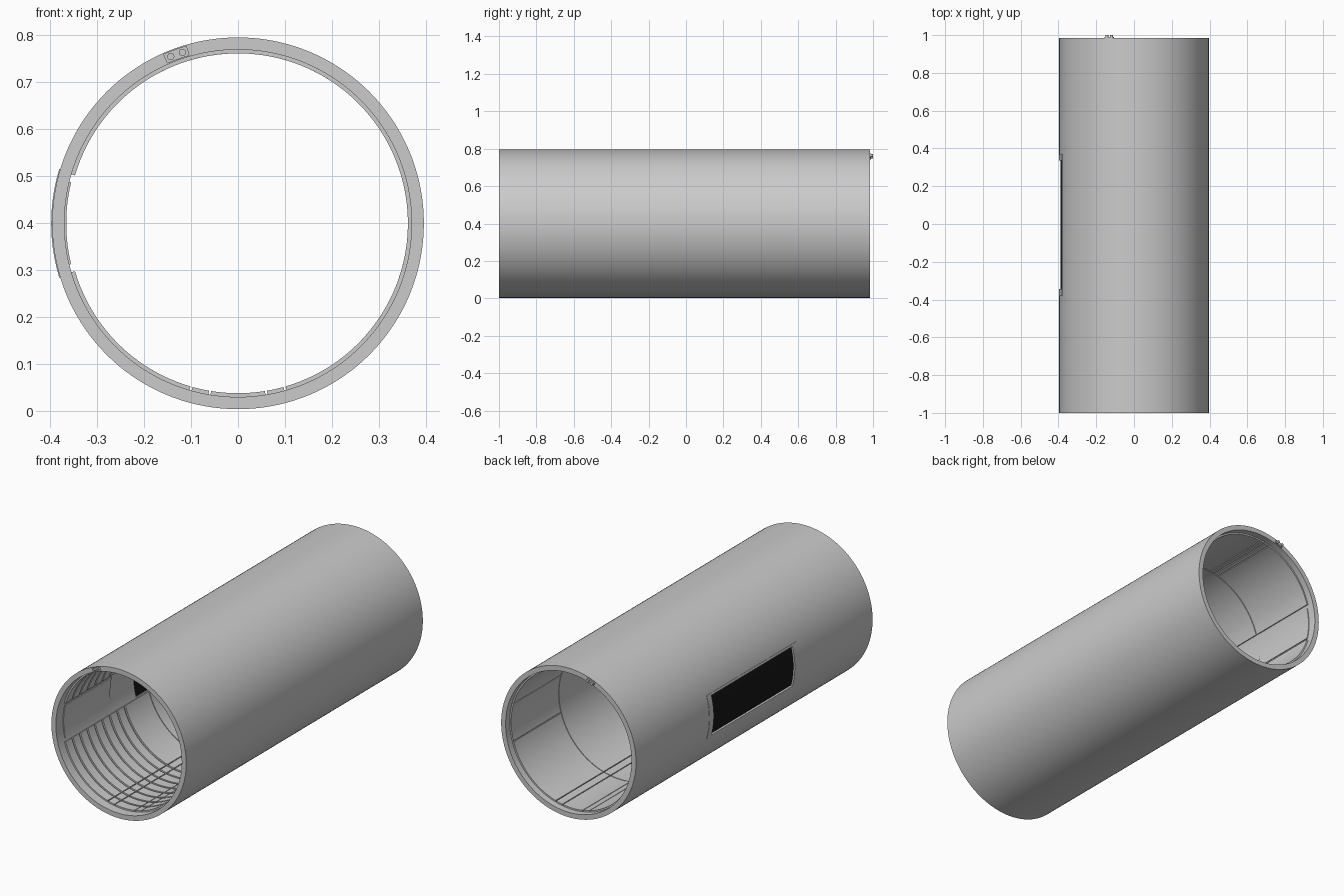
import bpy, bmesh
from math import pi, sin, cos, radians, asin

if "Cube" in bpy.data.objects:
    bpy.data.objects.remove(bpy.data.objects["Cube"])

CZ = 0.399          # tube axis height
R_OUT, R_IN, R_LINER = 0.396, 0.370, 0.362
Y0, Y1 = -1.0, 0.985


def finish(name, bm, color=None):
    bmesh.ops.recalc_face_normals(bm, faces=bm.faces)
    me = bpy.data.meshes.new(name)
    bm.to_mesh(me)
    bm.free()
    ob = bpy.data.objects.new(name, me)
    bpy.context.collection.objects.link(ob)
    if color:
        mat = bpy.data.materials.new(name + "_material")
        mat.diffuse_color = color
        mat.use_nodes = True
        mat.node_tree.nodes["Principled BSDF"].inputs["Base Color"].default_value = mat.diffuse_color
        me.materials.append(mat)
    return ob


def add_arc(bm, r0, r1, a0, a1, y0, y1):
    """Curved block around the tube axis; a full turn gives a closed ring."""
    full = a1 - a0 > 2 * pi - 1e-4
    n = 144 if full else max(1, round((a1 - a0) / (2 * pi) * 144))
    rows = []
    for i in range(n if full else n + 1):
        a = a0 + (a1 - a0) * i / n
        rows.append([bm.verts.new((r * cos(a), y, CZ + r * sin(a)))
                     for r, y in ((r0, y0), (r1, y0), (r1, y1), (r0, y1))])
    for i in range(n):
        p, q = rows[i], rows[(i + 1) % len(rows)]
        for k in range(4):
            bm.faces.new((p[k], p[(k + 1) % 4], q[(k + 1) % 4], q[k]))
    if not full:
        bm.faces.new(rows[0])
        bm.faces.new(rows[-1])


def arc(name, *args, color=None):
    bm = bmesh.new()
    add_arc(bm, *args)
    return finish(name, bm, color)


def smooth(ob):
    bpy.ops.object.select_all(action='DESELECT')
    ob.select_set(True)
    bpy.context.view_layer.objects.active = ob
    bpy.ops.object.shade_smooth_by_angle(angle=radians(30))


def cut(ob, cutter):
    mod = ob.modifiers.new("cut", 'BOOLEAN')
    mod.operation, mod.solver, mod.object = 'DIFFERENCE', 'EXACT', cutter
    bpy.context.view_layer.objects.active = ob
    bpy.ops.object.modifier_apply(modifier=mod.name)
    bpy.data.objects.remove(cutter)


# Outer shell with window opening and connector recess
WIN, FRAME = asin(0.103 / 0.39), asin(0.114 / 0.39)
CON = radians(110)
shell = arc("tube_shell", R_IN, R_OUT, 0, 2 * pi, Y0, Y1)
cut(shell, arc("window_cutter", 0.33, 0.43, pi - WIN, pi + WIN, -0.345, 0.335))
cut(shell, arc("socket_cutter", 0.373, 0.393, CON - 0.065, CON + 0.065, -1.02, -0.985))
smooth(shell)

# Window frame on the outside, as four curved strips
bm = bmesh.new()
for a0, a1, y0, y1 in ((pi - FRAME, pi + FRAME, -0.38, -0.345),
                       (pi - FRAME, pi + FRAME, 0.335, 0.37),
                       (pi - FRAME, pi - WIN, -0.345, 0.335),
                       (pi + WIN, pi + FRAME, -0.345, 0.335)):
    add_arc(bm, 0.392, 0.398, a0, a1, y0, y1)
smooth(finish("window_frame", bm))
smooth(arc("window_glass", 0.376, 0.389, pi - WIN, pi + WIN, -0.345, 0.335,
           color=(0.008, 0.008, 0.008, 1)))

# Inner lining: open on the window side, grooved along the floor
GAP = 0.006
FLOOR = [1.5 * pi + s for s in (-0.277, -0.165, 0.165, 0.277)]


def add_lining(bm, y0, y1, splits):
    edges = [pi + 0.28] + sorted(splits) + [3 * pi - 0.28]
    for a, b in zip(edges, edges[1:]):
        add_arc(bm, R_LINER, R_IN + 0.0005, a + GAP, b - GAP, y0, y1)


bm = bmesh.new()
for y0, y1 in ((-0.45, -0.25), (-0.25, 0.15), (0.15, 0.55)):
    add_lining(bm, y0 + 0.002, y1 - 0.002, FLOOR)
# end section with side panel joints and ceiling slots
ceiling = [2 * pi + radians(d) for d in (97, 101, 105)]
add_lining(bm, 0.552, 0.95, FLOOR + [2 * pi - 0.28, 2 * pi + 0.28] + ceiling)
smooth(finish("inner_lining", bm))

# Ribbed front section
bm = bmesh.new()
for i in range(8):
    y = -0.95 + 0.0625 * i
    add_lining(bm, y, y + 0.052, FLOOR)
smooth(finish("inner_ribs", bm))

# Recessed panels in the open strip of the lining
for name, y0, y1 in (("side_panel_rear", 0.55, 0.94), ("side_panel_front", -0.94, -0.55)):
    smooth(arc(name, 0.366, R_IN + 0.0005, pi - 0.24, pi + 0.24, y0, y1))


# End connectors: plate and pins
def pins(name, y0, y1):
    for i, off in enumerate((-0.034, 0.034)):
        a = CON + off
        bpy.ops.mesh.primitive_cylinder_add(
            vertices=24, radius=0.0075, depth=y1 - y0, rotation=(pi / 2, 0, 0),
            location=(0.383 * cos(a), (y0 + y1) / 2, CZ + 0.383 * sin(a)))
        ob = bpy.context.object
        ob.name = f"{name}_{i + 1}"
        smooth(ob)


smooth(arc("plug_plate", 0.374, 0.392, CON - 0.062, CON + 0.062, Y1 - 0.002, Y1 + 0.005))
pins("plug_pin", Y1 + 0.004, 1.0)
pins("socket_pin", -0.996, -0.984)
